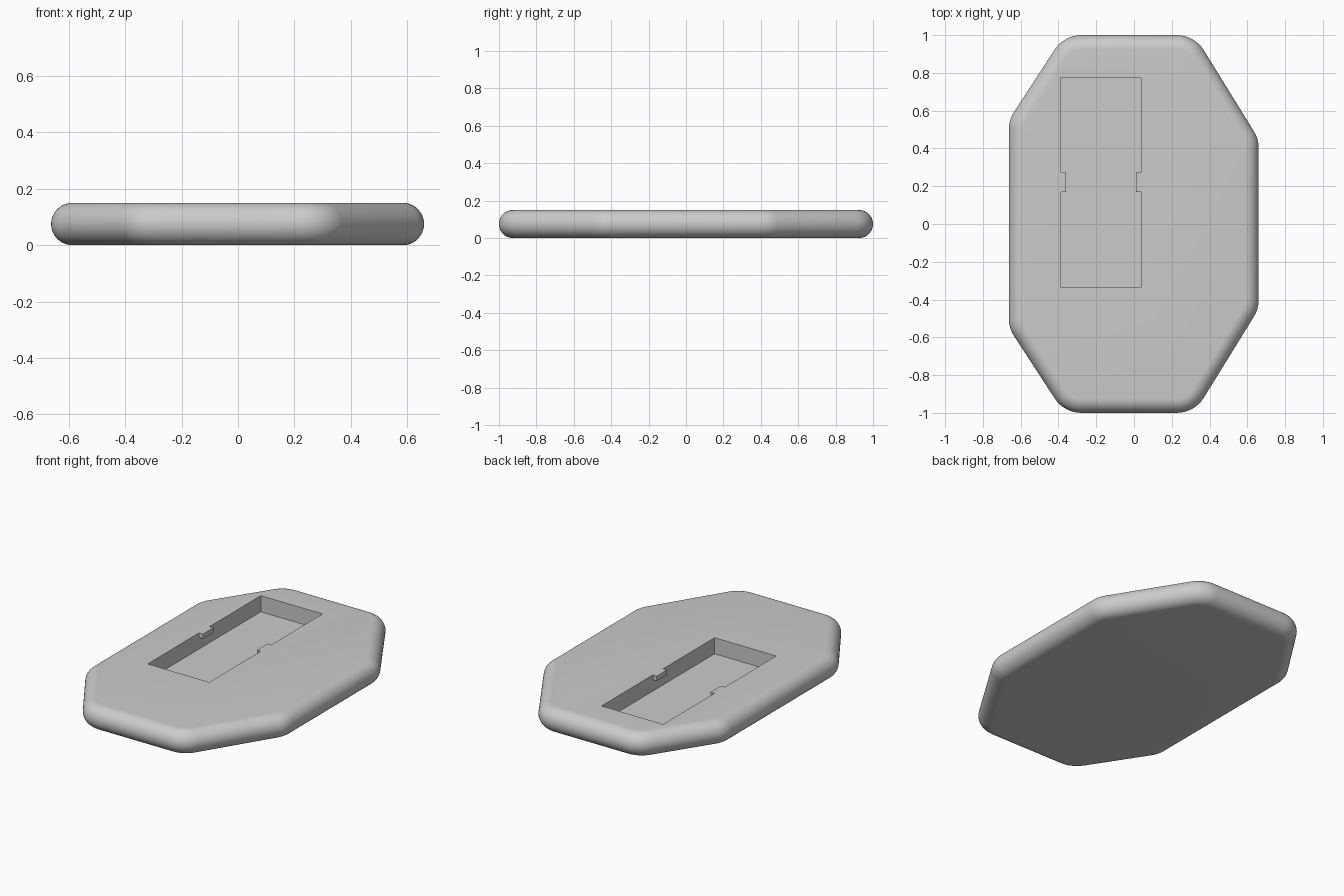
import bpy
import bmesh
from math import sin, cos, pi
from mathutils import Vector

cube = bpy.data.objects.get("Cube")
if cube:
    bpy.data.objects.remove(cube, do_unlink=True)

THICK = 0.15
EDGE = THICK / 2        # half-round edge radius
CORNER = 0.17           # outline corner radius
EDGE_STEPS, CORNER_STEPS = 20, 8

grey = bpy.data.materials.new("plain grey")
grey.use_nodes = True
colour = (0.6, 0.6, 0.6, 1)
grey.diffuse_color = colour
grey.node_tree.nodes["Principled BSDF"].inputs["Base Color"].default_value = colour


def add_object(name, bm):
    bmesh.ops.recalc_face_normals(bm, faces=bm.faces)
    mesh = bpy.data.meshes.new(name)
    bm.to_mesh(mesh)
    bm.free()
    mesh.materials.append(grey)
    obj = bpy.data.objects.new(name, mesh)
    bpy.context.collection.objects.link(obj)
    return obj


def box(name, x, y, z):
    bm = bmesh.new()
    bmesh.ops.create_cube(bm, size=1)
    for v in bm.verts:
        v.co = [(a + b) / 2 + c * (b - a) for (a, b), c in zip((x, y, z), v.co)]
    return add_object(name, bm)


def cut(target, cutter):
    mod = target.modifiers.new("cut", "BOOLEAN")
    mod.operation = "DIFFERENCE"
    mod.solver = "EXACT"
    mod.object = cutter
    bpy.context.view_layer.objects.active = target
    bpy.ops.object.modifier_apply(modifier=mod.name)
    bpy.data.objects.remove(cutter, do_unlink=True)


# Eight-sided outline, counter-clockwise, mirrored front to back
back = [(0.66, 0.45), (0.32, 1.0), (-0.37, 1.0), (-0.663, 0.55)]
corners = [Vector(p) for p in back + [(x, -y) for x, y in reversed(back)]]


def outline(inset):
    points = []
    for i, p in enumerate(corners):
        d_in = (p - corners[i - 1]).normalized()
        d_out = (corners[(i + 1) % len(corners)] - p).normalized()
        n_in, n_out = Vector((d_in.y, -d_in.x)), Vector((d_out.y, -d_out.x))
        centre = p - (n_in + n_out) * (CORNER / (1 + n_in.dot(n_out)))
        for k in range(CORNER_STEPS + 1):
            direction = n_in.slerp(n_out, k / CORNER_STEPS)
            points.append(centre + direction * (CORNER - inset))
    return points


# Plate body with a half-round edge
bm = bmesh.new()
rings = []
for j in range(EDGE_STEPS + 1):
    t = -pi / 2 + pi * j / EDGE_STEPS
    z = EDGE + EDGE * sin(t)
    rings.append([bm.verts.new((p.x, p.y, z)) for p in outline(EDGE * (1 - cos(t)))])
for low, high in zip(rings, rings[1:]):
    for i in range(len(low)):
        bm.faces.new((low[i - 1], low[i], high[i], high[i - 1]))
bm.faces.new(rings[0][::-1])
bm.faces.new(rings[-1])
plate = add_object("plate_body", bm)

# Pocket with a small retaining tab left at the top of each long wall
X0, X1 = -0.386, 0.038
pocket = box("pocket_cutter", (X0, X1), (-0.335, 0.775), (0.05, 0.25))
for name, x in (("right_tab", (X0 - 0.1, X0 + 0.027)), ("left_tab", (X1 - 0.027, X1 + 0.1))):
    cut(pocket, box(name, x, (0.17, 0.272), (0.12, 0.35)))
cut(plate, pocket)

# Smooth rim, crisp pocket edges
bpy.ops.object.select_all(action="DESELECT")
plate.select_set(True)
bpy.context.view_layer.objects.active = plate
bpy.ops.object.shade_smooth_by_angle(angle=pi / 6)
